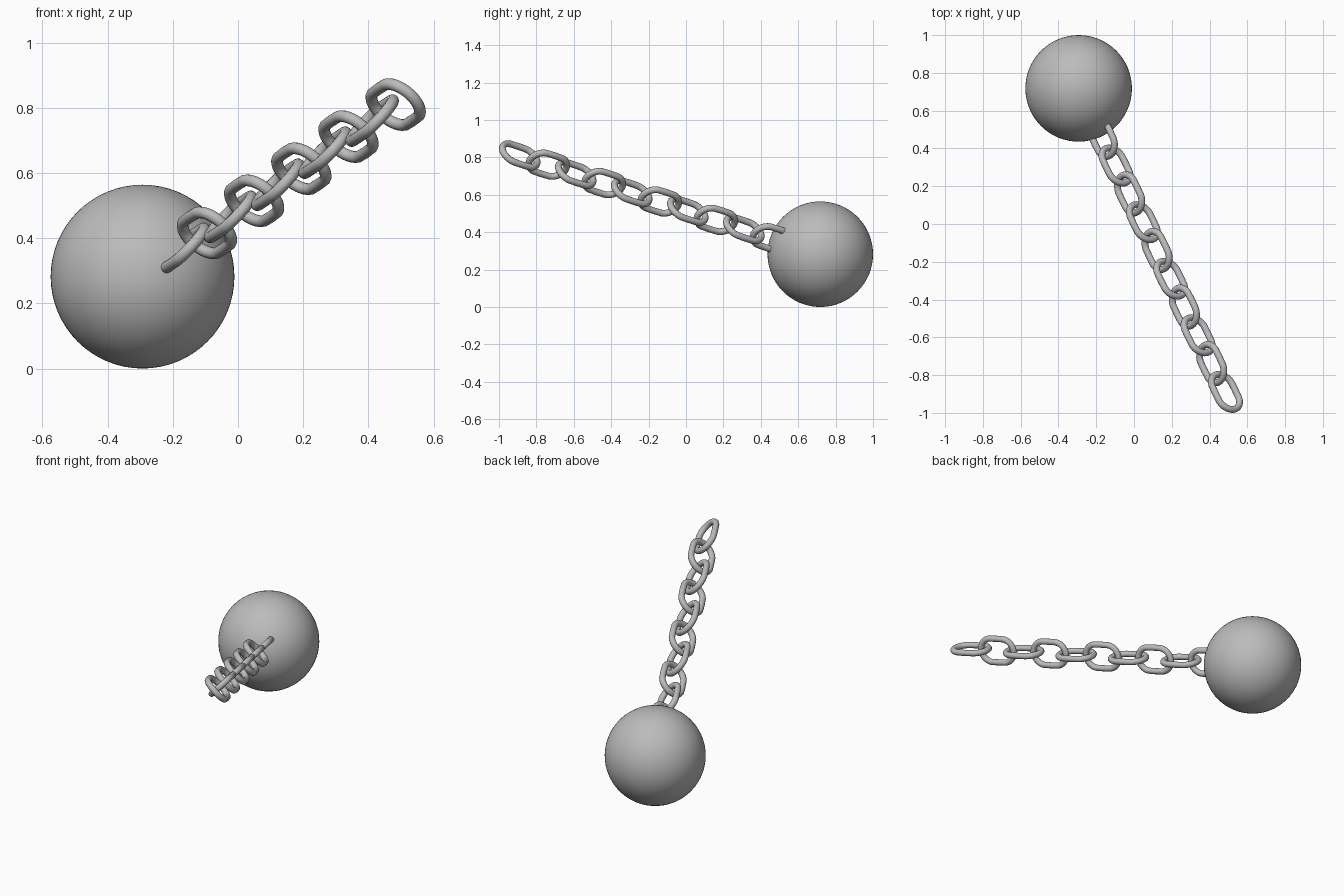
import bpy
import math
from mathutils import Vector, Matrix

if "Cube" in bpy.data.objects:
    bpy.data.objects.remove(bpy.data.objects["Cube"])

BALL = Vector((-0.293, 0.718, 0.282))
BALL_R = 0.282
FIRST = Vector((0.484, -0.889, 0.81))   # centre of the free end link
LINKS, PITCH = 10, 0.1735
WIRE, BEND, HALF_STRAIGHT = 0.018, 0.072, 0.035

metal = bpy.data.materials.new("grey metal")
metal.diffuse_color = (0.5, 0.5, 0.5, 1)
metal.use_nodes = True
metal.node_tree.nodes["Principled BSDF"].inputs["Base Color"].default_value = metal.diffuse_color


def finish(obj, name):
    obj.name = name
    obj.data.materials.append(metal)
    for p in obj.data.polygons:
        p.use_smooth = True


# heavy ball
bpy.ops.mesh.primitive_uv_sphere_add(segments=64, ring_count=32, radius=BALL_R, location=BALL)
finish(bpy.context.object, "ball")

# chain axis frame: along, horizontal side, upward
along = (BALL - FIRST).normalized()
side = along.cross(Vector((0, 0, 1))).normalized()
up = side.cross(along).normalized()

# chain links: stretched rings, alternately rolled by 90 degrees
for i in range(LINKS):
    bpy.ops.mesh.primitive_torus_add(major_segments=32, minor_segments=14,
                                     major_radius=BEND, minor_radius=WIRE)
    link = bpy.context.object
    for v in link.data.vertices:
        if abs(v.co.x) > 1e-4:
            v.co.x += math.copysign(HALF_STRAIGHT, v.co.x)
    roll = math.radians(-45 if i % 2 == 0 else 45)
    wide = side * math.cos(roll) + up * math.sin(roll)
    rot = Matrix((along, wide, along.cross(wide))).transposed()
    link.matrix_world = Matrix.Translation(FIRST + along * PITCH * i) @ rot.to_4x4()
    finish(link, f"chain_link_{i + 1}")
